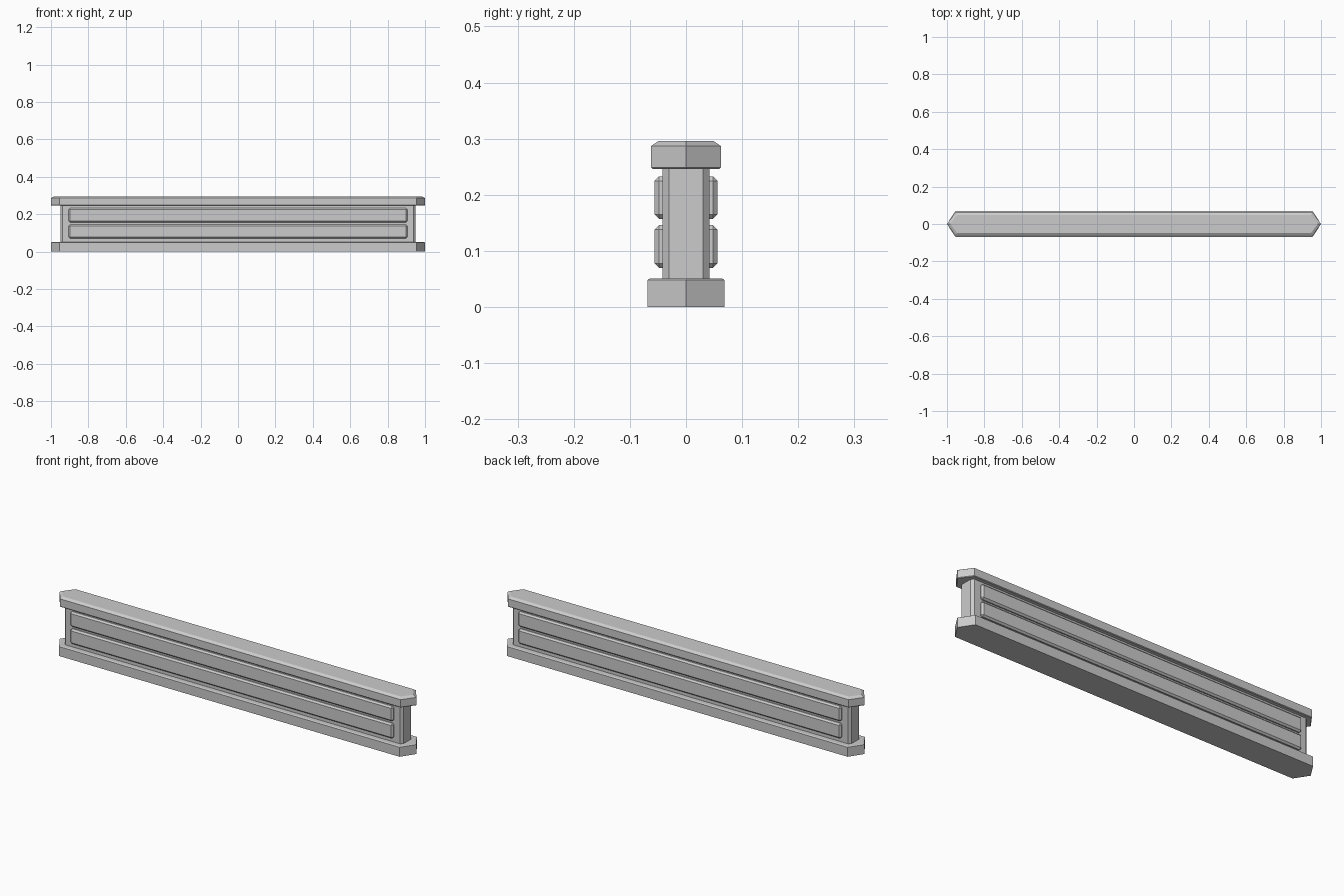
import bpy

cube = bpy.data.objects.get("Cube")
if cube:
    bpy.data.objects.remove(cube, do_unlink=True)

# One stone grey for the whole wall
stone = bpy.data.materials.new("stone_grey")
stone.use_nodes = True
stone.diffuse_color = (0.6, 0.6, 0.6, 1)
stone.node_tree.nodes["Principled BSDF"].inputs["Base Color"].default_value = (0.6, 0.6, 0.6, 1)


def loft(name, rings):
    """Stack outline rings of (points, z) into a closed solid."""
    n = len(rings[0][0])
    verts = [(x, y, z) for outline, z in rings for x, y in outline]
    faces = [tuple(reversed(range(n))), tuple(range(len(verts) - n, len(verts)))]
    for r in range(len(rings) - 1):
        for i in range(n):
            j = (i + 1) % n
            faces.append((r * n + i, r * n + j, (r + 1) * n + j, (r + 1) * n + i))
    mesh = bpy.data.meshes.new(name)
    mesh.from_pydata(verts, [], faces)
    mesh.materials.append(stone)
    obj = bpy.data.objects.new(name, mesh)
    bpy.context.collection.objects.link(obj)
    return obj


def pointed(tip, shoulder, half):
    """Long hexagon with a point at each end."""
    return [(tip, 0), (shoulder, half), (-shoulder, half),
            (-tip, 0), (-shoulder, -half), (shoulder, -half)]


def chamfered(end, half, cut):
    """Long rectangle with cut corners."""
    a, b = end - cut, half - cut
    return [(end, -b), (end, b), (a, half), (-a, half),
            (-end, b), (-end, -b), (-a, -half), (a, -half)]


# Plinth with a faint bevel on its top edge
plinth = pointed(1.0, 0.955, 0.069)
loft("base_plinth", [(plinth, 0), (plinth, 0.048), (pointed(0.995, 0.952, 0.064), 0.051)])

# Wall core with chamfered corners
core = chamfered(0.95, 0.042, 0.012)
loft("wall_core", [(core, 0.045), (core, 0.252)])

# Coping with a bevelled top edge
coping = pointed(1.0, 0.955, 0.062)
loft("top_coping", [(pointed(0.997, 0.953, 0.059), 0.246), (coping, 0.249),
                    (coping, 0.287), (pointed(0.982, 0.946, 0.049), 0.296)])

# Raised bevelled panels, two on each face
for side, y in (("front", -0.045), ("back", 0.045)):
    for level, z in (("lower", 0.108), ("upper", 0.195)):
        bpy.ops.mesh.primitive_cube_add(size=1, location=(0, y, z))
        panel = bpy.context.object
        panel.name = f"{side}_{level}_panel"
        panel.scale = (1.81, 0.022, 0.076)
        bpy.ops.object.transform_apply(location=False, rotation=False, scale=True)
        panel.data.materials.append(stone)
        bevel = panel.modifiers.new("edge_bevel", 'BEVEL')
        bevel.width = 0.008
        bevel.segments = 1
